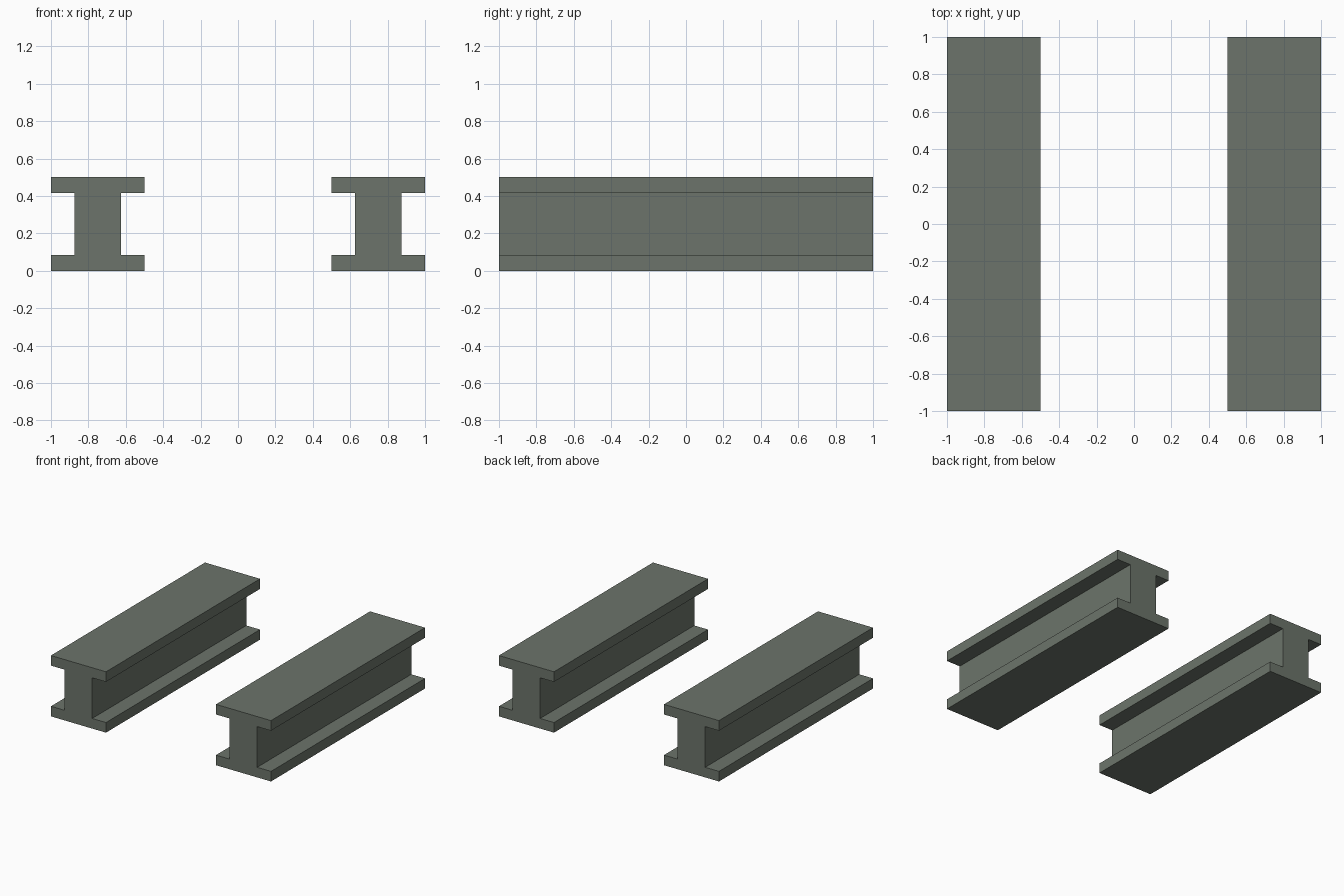
import bpy
import bmesh

if "Cube" in bpy.data.objects:
    bpy.data.objects.remove(bpy.data.objects["Cube"])

# Single grey-green steel colour
steel = bpy.data.materials.new("grey_green_steel")
steel.diffuse_color = (0.15, 0.175, 0.145, 1.0)
steel.use_nodes = True
steel.node_tree.nodes["Principled BSDF"].inputs["Base Color"].default_value = steel.diffuse_color

HALF_LENGTH = 1.0
HEIGHT = 0.5
FLANGE = 0.25      # half width of the flanges
WEB = 0.125        # half width of the web
THICK = 0.083      # flange thickness


def i_beam(name, x):
    """Extrude an I-shaped profile along y, centred on x."""
    right = [(FLANGE, 0), (FLANGE, THICK), (WEB, THICK),
             (WEB, HEIGHT - THICK), (FLANGE, HEIGHT - THICK), (FLANGE, HEIGHT)]
    profile = right + [(-px, pz) for px, pz in reversed(right)]
    bm = bmesh.new()
    verts = [bm.verts.new((px, -HALF_LENGTH, pz)) for px, pz in profile]
    face = bm.faces.new(verts)
    ext = bmesh.ops.extrude_face_region(bm, geom=[face], use_keep_orig=True)
    moved = [g for g in ext["geom"] if isinstance(g, bmesh.types.BMVert)]
    bmesh.ops.translate(bm, verts=moved, vec=(0, 2 * HALF_LENGTH, 0))
    bmesh.ops.recalc_face_normals(bm, faces=bm.faces)
    mesh = bpy.data.meshes.new(name)
    bm.to_mesh(mesh)
    bm.free()
    mesh.materials.append(steel)
    obj = bpy.data.objects.new(name, mesh)
    obj.location.x = x
    bpy.context.collection.objects.link(obj)


# Two parallel beams
i_beam("left_beam", -0.75)
i_beam("right_beam", 0.75)
